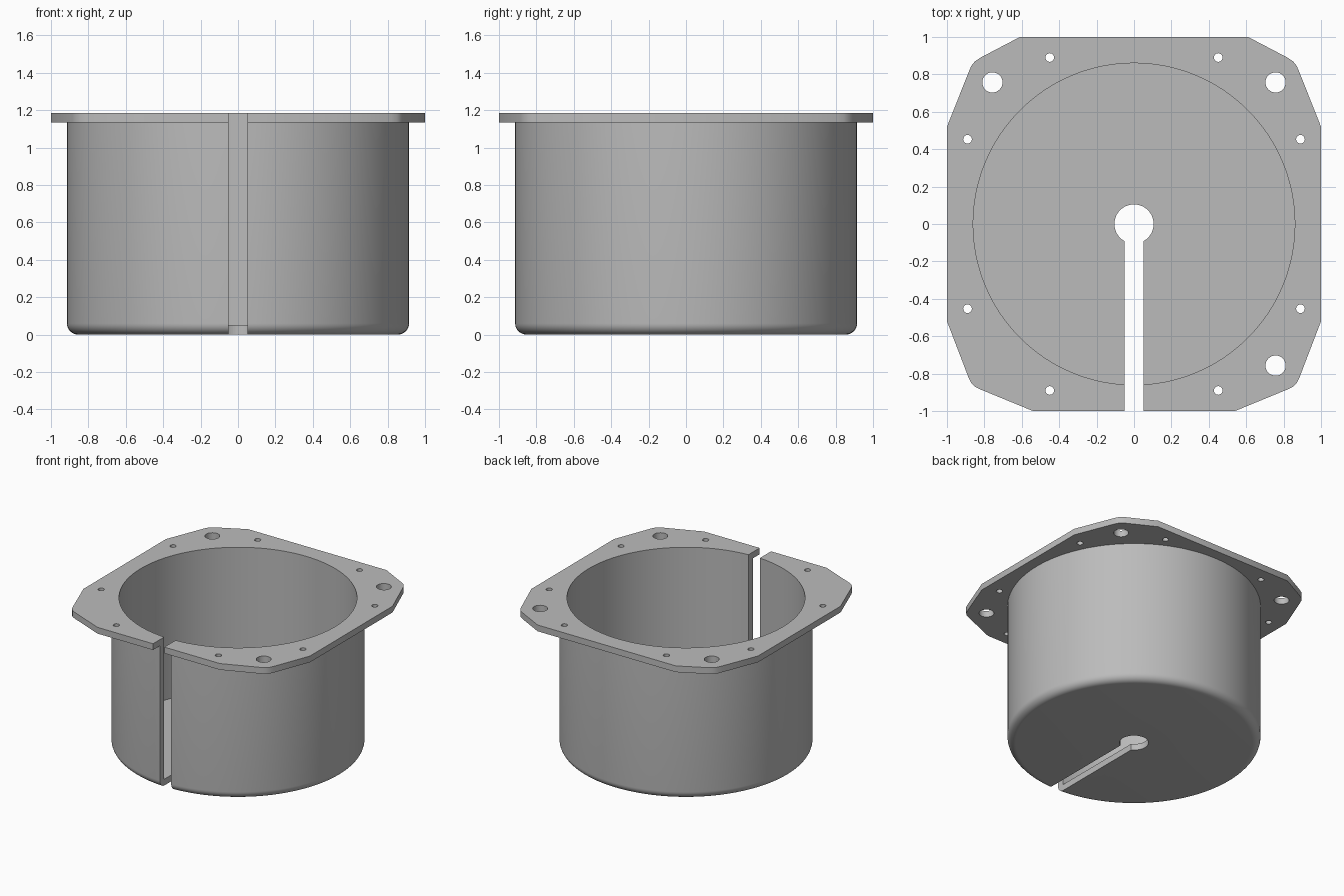
import bpy, bmesh, math

cube = bpy.data.objects.get("Cube")
if cube:
    bpy.data.objects.remove(cube, do_unlink=True)

R_OUT, R_IN, FLOOR, RIM, TOP = 0.915, 0.86, 0.05, 1.135, 1.185
FILLET = 0.06

grey = bpy.data.materials.new("plain grey")
grey.use_nodes = True
colour = (0.5, 0.5, 0.5, 1)
grey.diffuse_color = colour
grey.node_tree.nodes["Principled BSDF"].inputs["Base Color"].default_value = colour


def make_object(name, bm):
    bmesh.ops.recalc_face_normals(bm, faces=bm.faces)
    mesh = bpy.data.meshes.new(name)
    bm.to_mesh(mesh)
    bm.free()
    mesh.materials.append(grey)
    obj = bpy.data.objects.new(name, mesh)
    bpy.context.collection.objects.link(obj)
    return obj


def lathe(name, profile, steps=128):
    bm = bmesh.new()
    verts = [bm.verts.new((r, 0, z)) for r, z in profile]
    edges = [bm.edges.new(pair) for pair in zip(verts, verts[1:])]
    bmesh.ops.spin(bm, geom=verts + edges, axis=(0, 0, 1), cent=(0, 0, 0),
                   angle=math.tau, steps=steps)
    bmesh.ops.remove_doubles(bm, verts=bm.verts, dist=1e-4)
    return make_object(name, bm)


def prism(name, outline, z0, z1):
    bm = bmesh.new()
    face = bm.faces.new([bm.verts.new((x, y, z0)) for x, y in outline])
    result = bmesh.ops.extrude_face_region(bm, geom=[face])
    moved = [v for v in result["geom"] if isinstance(v, bmesh.types.BMVert)]
    bmesh.ops.translate(bm, verts=moved, vec=(0, 0, z1 - z0))
    return make_object(name, bm)


def circle(x, y, r, n=32):
    return [(x + r * math.cos(math.tau * i / n), y + r * math.sin(math.tau * i / n))
            for i in range(n)]


def cut(obj, outline, z0=-0.2, z1=1.4):
    cutter = prism("cutter", outline, z0, z1)
    cutter.hide_render = True
    mod = obj.modifiers.new("cut", "BOOLEAN")
    mod.operation, mod.solver, mod.object = "DIFFERENCE", "EXACT", cutter
    bpy.context.view_layer.objects.active = obj
    bpy.ops.object.modifier_apply(modifier=mod.name)
    bpy.data.objects.remove(cutter, do_unlink=True)


# Cup with a rounded bottom edge
profile = [(0, FLOOR), (R_IN, FLOOR), (R_IN, RIM), (R_OUT, RIM)]
for i in range(9):
    a = math.pi / 2 * i / 8
    profile.append((R_OUT - FILLET + FILLET * math.cos(a), FILLET - FILLET * math.sin(a)))
profile.append((0, 0))
cup = lathe("cup", profile)

# Flange plate: one half outline, mirrored
half = [(0.61, 1), (0.82, 0.89), (0.85, 0.87), (0.87, 0.845), (0.885, 0.81), (1, 0.52),
        (1, -0.52), (0.885, -0.82), (0.87, -0.85), (0.85, -0.87), (0.82, -0.885), (0.54, -1)]
outline = half + [(-x, y) for x, y in reversed(half)]
flange = prism("flange", outline, RIM, TOP)
cut(flange, circle(0, 0, R_IN, 128))

# Three mounting holes and eight screw holes
for sx, sy in ((-1, 1), (1, 1), (1, -1)):
    cut(flange, circle(sx * 0.757, sy * 0.757, 0.054))
for sx in (-1, 1):
    for sy in (-1, 1):
        cut(flange, circle(sx * 0.45, sy * 0.89, 0.023, 24))
        cut(flange, circle(sx * 0.89, sy * 0.453, 0.023, 24))

# Keyhole slot through the floor, front wall and flange
slot = [(-0.05, -1.2), (0.05, -1.2), (0.05, 0), (-0.05, 0)]
cut(cup, circle(0, 0, 0.105, 48), -0.2, 0.3)
for part in (cup, flange):
    cut(part, slot)

# Smooth shading with crisp edges
for part in (cup, flange):
    bpy.ops.object.select_all(action="DESELECT")
    part.select_set(True)
    bpy.context.view_layer.objects.active = part
    bpy.ops.object.shade_smooth_by_angle(angle=math.radians(30))
